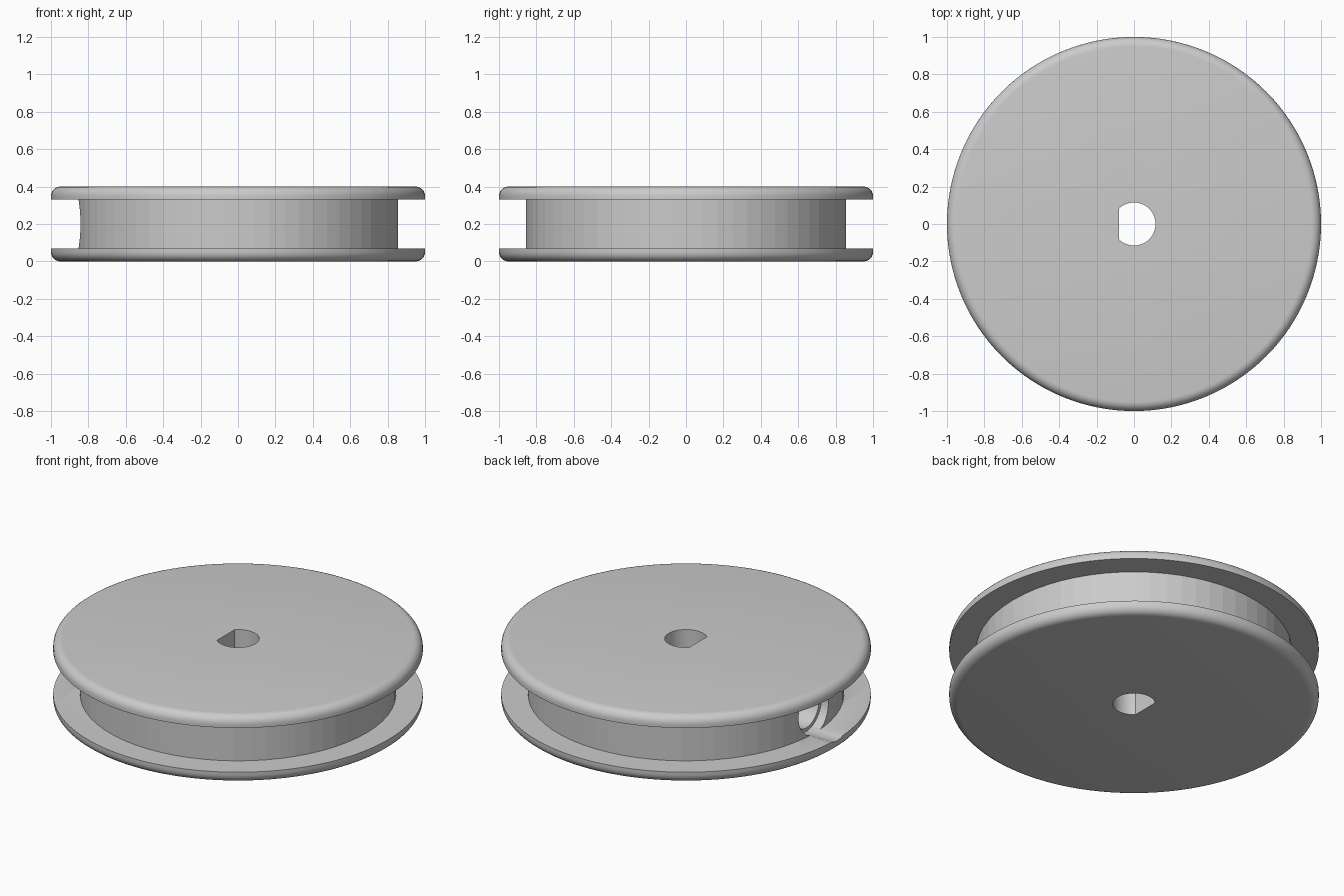
import bpy, bmesh
from math import sin, cos, pi, acos, radians

if "Cube" in bpy.data.objects:
    bpy.data.objects.remove(bpy.data.objects["Cube"])


def finish(name, bm):
    bmesh.ops.recalc_face_normals(bm, faces=bm.faces)
    me = bpy.data.meshes.new(name)
    bm.to_mesh(me)
    bm.free()
    ob = bpy.data.objects.new(name, me)
    bpy.context.collection.objects.link(ob)
    return ob


def loft(name, rings):
    """Closed solid through a stack of equal-length vertex rings."""
    bm = bmesh.new()
    rows = [[bm.verts.new(p) for p in r] for r in rings]
    n = len(rows[0])
    for a, b in zip(rows, rows[1:]):
        for i in range(n):
            j = (i + 1) % n
            bm.faces.new((a[i], a[j], b[j], b[i]))
    bm.faces.new(rows[0])
    bm.faces.new(rows[-1])
    return finish(name, bm)


def ring_z(r, z, n):
    return [(r * cos(2 * pi * i / n), r * sin(2 * pi * i / n), z) for i in range(n)]


def ring_x(r, x, n=48):
    return [(x, r * cos(2 * pi * i / n), 0.2 + r * sin(2 * pi * i / n)) for i in range(n)]


# flange profile: outer edge rounded on the outward side
R, T, ROUND = 1.0, 0.068, 0.05
arc = [(R - ROUND + ROUND * sin(t * pi / 12), ROUND - ROUND * cos(t * pi / 12)) for t in range(7)]
profile = arc + [(R, T)]
lower = loft("lower_flange", [ring_z(r, z, 128) for r, z in profile])
upper = loft("upper_flange", [ring_z(r, 0.4 - z, 128) for r, z in profile])

# faceted drum between the flanges
drum = loft("drum", [ring_z(0.855, z, 64) for z in (T, 0.4 - T)])

# D-shaped shaft bore
B, FLAT = 0.115, 0.08
a = pi - acos(FLAT / B)
d_pts = [(B * cos(-a + 2 * a * i / 36), B * sin(-a + 2 * a * i / 36)) for i in range(37)]
bore = loft("bore_cutter", [[(x, y, z) for x, y in d_pts] for z in (-0.2, 0.6)])

# stepped side hole on -x, grazing both flanges
hole_wide = loft("side_hole_cutter", [ring_x(0.142, x) for x in (-1.2, -0.795)])
hole_deep = loft("deep_hole_cutter", [ring_x(0.12, x) for x in (-1.2, -0.3)])

cutters = (bore, hole_wide, hole_deep)
for ob in (lower, upper, drum):
    bpy.ops.object.select_all(action='DESELECT')
    bpy.context.view_layer.objects.active = ob
    ob.select_set(True)
    for c in cutters:
        if c is hole_deep and ob is not drum:
            continue
        m = ob.modifiers.new("cut", 'BOOLEAN')
        m.operation, m.solver, m.object = 'DIFFERENCE', 'EXACT', c
        bpy.ops.object.modifier_apply(modifier=m.name)
    # drum keeps its facets, flanges are smooth
    bpy.ops.object.shade_smooth_by_angle(angle=radians(30 if ob is not drum else 4))

for c in cutters:
    bpy.data.objects.remove(c)
